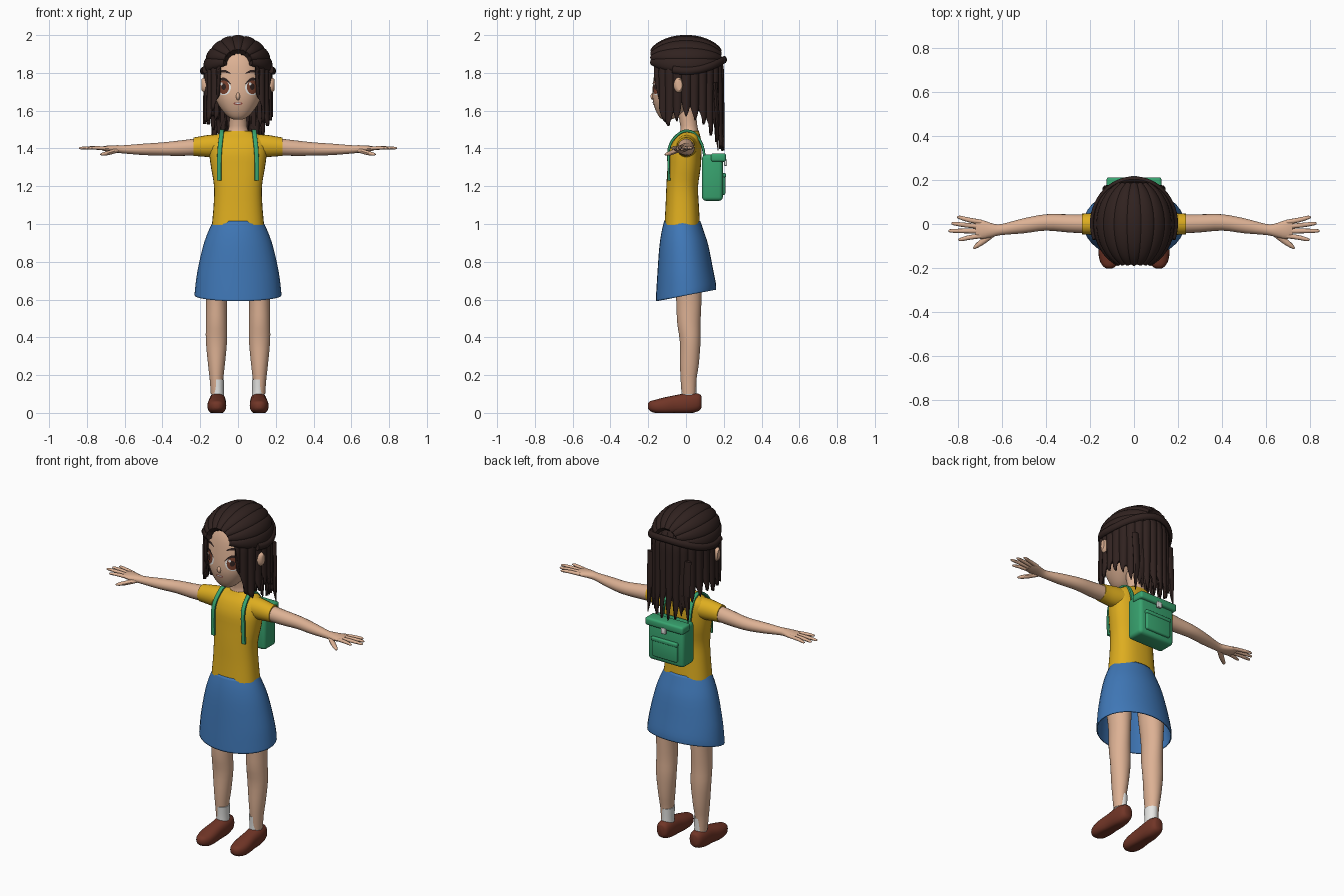
import bpy, bmesh, math, random
from mathutils import Vector
from mathutils.bvhtree import BVHTree

if "Cube" in bpy.data.objects:
    bpy.data.objects.remove(bpy.data.objects["Cube"])

random.seed(4)
X, Y, Z = Vector((1, 0, 0)), Vector((0, 1, 0)), Vector((0, 0, 1))


def material(name, rgb):
    m = bpy.data.materials.new(name)
    m.diffuse_color = (*rgb, 1)
    m.use_nodes = True
    m.node_tree.nodes["Principled BSDF"].inputs["Base Color"].default_value = m.diffuse_color
    return m


SKIN = material("skin", (.72, .44, .295))
HAIR = material("dark_hair", (.03, .016, .014))
YELLOW = material("yellow_cloth", (.73, .42, .014))
BLUE = material("blue_cloth", (.05, .185, .47))
GREEN = material("green_canvas", (.04, .37, .16))
LEATHER = material("brown_leather", (.165, .036, .02))
WHITE = material("white", (.8, .8, .78))
IRIS = material("iris_brown", (.19, .053, .027))
LIP = material("lip", (.33, .08, .06))


def finish(name, bm, mat, angle=40):
    bmesh.ops.recalc_face_normals(bm, faces=bm.faces)
    me = bpy.data.meshes.new(name)
    bm.to_mesh(me)
    bm.free()
    me.materials.append(mat)
    ob = bpy.data.objects.new(name, me)
    bpy.context.collection.objects.link(ob)
    bpy.ops.object.select_all(action='DESELECT')
    ob.select_set(True)
    bpy.context.view_layer.objects.active = ob
    bpy.ops.object.shade_smooth_by_angle(angle=math.radians(angle))
    return ob


def smooth_path(p, n):
    """Catmull-Rom interpolation of centre and radii."""
    p = [Vector(q) for q in p]
    out = []
    for i in range(len(p) - 1):
        a, b, c, d = p[max(i - 1, 0)], p[i], p[i + 1], p[min(i + 2, len(p) - 1)]
        for k in range(n):
            t = k / n
            out.append(b + (c - a) * (t / 2) + (a * 2 - b * 5 + c * 4 - d) * (t * t / 2)
                       + (b * 3 - a - c * 3 + d) * (t ** 3 / 2))
    return out + [p[-1]]


def tube(name, path, mat, side=X, axis=None, seg=20, power=2, steps=3, caps=True, edit=None):
    """Sweep a superellipse along (x, y, z, half_width, half_thickness) points."""
    pts = smooth_path(path, steps)
    cen = [Vector(q[:3]) for q in pts]
    bm, rings = bmesh.new(), []
    for i, q in enumerate(pts):
        t = axis or (cen[min(i + 1, len(cen) - 1)] - cen[max(i - 1, 0)]).normalized()
        w = (side - t * side.dot(t)).normalized()
        n = t.cross(w)
        ring = []
        for k in range(seg):
            a = math.tau * k / seg
            c, s = math.cos(a), math.sin(a)
            co = cen[i] + w * math.copysign(abs(c) ** (2 / power), c) * max(q[3], .001) \
                + n * math.copysign(abs(s) ** (2 / power), s) * max(q[4], .001)
            ring.append(bm.verts.new(edit(co) if edit else co))
        rings.append(ring)
    for r0, r1 in zip(rings, rings[1:]):
        for k in range(seg):
            bm.faces.new((r0[k], r0[k - 1], r1[k - 1], r1[k]))
    if caps:
        bm.faces.new(rings[0])
        bm.faces.new(rings[-1])
    return finish(name, bm, mat)


def body(name, rings, mat, x=0, **kw):
    """Upright form from (z, centre_y, half_x, half_y) rings."""
    return tube(name, [(x, cy, z, rx, ry) for z, cy, rx, ry in rings], mat, axis=Z, seg=32, **kw)


def box(name, centre, size, mat, bevel=.012):
    bm = bmesh.new()
    bmesh.ops.create_cube(bm, size=1)
    for v in bm.verts:
        v.co = Vector(centre) + Vector(a * b for a, b in zip(v.co, size))
    bmesh.ops.bevel(bm, geom=bm.edges[:], offset=bevel, segments=3, profile=.5, affect='EDGES')
    return finish(name, bm, mat)


# head, nose, neck
head = body("head", [(1.552, -.1, .02, .02), (1.565, -.095, .048, .045), (1.6, -.08, .083, .08),
                     (1.65, -.055, .115, .12), (1.7, -.04, .13, .138), (1.78, -.03, .138, .14),
                     (1.86, -.02, .13, .135), (1.92, -.01, .1, .11), (1.96, 0, .04, .05)], SKIN, power=2.25)
tube("nose", [(0, -.165, 1.70, .006, .006), (0, -.178, 1.675, .011, .012), (0, -.165, 1.655, .006, .006)], SKIN, seg=10)
body("neck", [(1.45, .02, .075, .055), (1.485, .018, .06, .05), (1.52, .015, .047, .045), (1.62, 0, .047, .05)], SKIN)

# face details laid over the head surface
hb = BVHTree.FromPolygons([v.co for v in head.data.vertices], [p.vertices for p in head.data.polygons])


def decal(name, shape, mat, lift, nu=20, nv=5):
    bm, g = bmesh.new(), []
    for i in range(nu + 1):
        row = []
        for j in range(nv + 1):
            x, z = shape(i / nu, j / nv)
            hit = hb.ray_cast(Vector((x, -1, z)), Y)[0]
            row.append(bm.verts.new((x, (hit.y if hit else -.1) - lift, z)))
        g.append(row)
    for i in range(nu):
        for j in range(nv):
            bm.faces.new((g[i][j], g[i + 1][j], g[i + 1][j + 1], g[i][j + 1]))
    bmesh.ops.remove_doubles(bm, verts=bm.verts, dist=1e-5)
    for f in bm.faces:
        f.normal_update()
    return finish(name, bm, mat)


def oval(cx, cz, rx, rz):
    return lambda u, v: (cx + rx * v * math.cos(math.tau * u), cz + rz * v * math.sin(math.tau * u))


def arc(s, x0, x1, z, rise, thick):
    return lambda u, v: (s * (x0 + (x1 - x0) * u),
                         z + rise * math.sin(math.pi * u) + thick * (v - .5) * math.sin(math.pi * (.1 + .8 * u)))


for s, tag in ((-1, "right"), (1, "left")):
    decal(tag + "_eye_white", oval(s * .078, 1.722, .041, .04), WHITE, .002)
    decal(tag + "_iris", oval(s * .076, 1.725, .029, .037), IRIS, .004)
    decal(tag + "_pupil", oval(s * .076, 1.727, .012, .017), HAIR, .006)
    decal(tag + "_eye_glint", oval(s * .076 - .012, 1.742, .007, .008), WHITE, .008)
    decal(tag + "_lashes", arc(s, .036, .122, 1.738, .03, .015), HAIR, .007)
    decal(tag + "_eyebrow", arc(s, .04, .112, 1.797, .012, .014), HAIR, .004)
decal("mouth", oval(0, 1.638, .024, .008), LIP, .003)
decal("teeth", oval(0, 1.64, .016, .004), WHITE, .005)

# hair: grooved shell with an open face and pointed hanging tips
RX, RY, RZ, ZC, LOCKS = .18, .2, .185, 1.8, 26
EDGE = [(0, 1.915), (20, 1.895), (34, 1.82), (41, 1.66), (55, 1.51), (80, 1.53), (112, 1.5),
        (135, 1.45), (150, 1.39), (181, 1.38)]
drop = [random.uniform(0, .05) for _ in range(LOCKS)]


def edge_height(d):
    for (a, za), (b, zb) in zip(EDGE, EDGE[1:]):
        if a <= d <= b:
            return za + (zb - za) * (d - a) / (b - a)


bm, cols = bmesh.new(), []
NA, NR = LOCKS * 8, 26
for i in range(NA):
    a = math.tau * i / NA
    d = math.degrees(min(a, math.tau - a))
    u = abs((i % 8) / 4 - 1)
    jag = max(0, min(1, (d - 45) / 30)) * .07 + max(0, (d - 120) / 60) * .09
    low = edge_height(d) + jag * u ** 1.3 + (drop[i // 8] if d > 48 else 0)
    quarter = .3
    total = quarter * math.acos((low - ZC) / RZ) / (math.pi / 2) if low > ZC else quarter + ZC - low
    col = []
    for j in range(1, NR + 1):
        l = total * j / NR
        ph = min(l / quarter, 1) * math.pi / 2
        z = ZC + RZ * math.cos(ph) if l < quarter else ZC - (l - quarter)
        r = math.sin(ph) ** .85 * (1 + .03 * j / NR - .08 * u ** 2 * j / NR)
        col.append(bm.verts.new((RX * r * math.sin(a), -RY * r * math.cos(a), z)))
    cols.append(col)
top = bm.verts.new((0, 0, ZC + RZ))
for i in range(NA):
    c0, c1 = cols[i - 1], cols[i]
    bm.faces.new((top, c0[0], c1[0]))
    for j in range(NR - 1):
        bm.faces.new((c0[j], c0[j + 1], c1[j + 1], c1[j]))
shell = finish("hair_shell", bm, HAIR)
mod = shell.modifiers.new("thickness", 'SOLIDIFY')
mod.thickness, mod.offset = .018, -1

# swept-back locks over the crown, gathered front and back
for k in range(9):
    b = math.radians(-80 + 20 * k)
    path = []
    for m in range(9):
        th = math.radians(24 + 16.5 * m)
        f = math.sin(th)
        path.append((.168 * f * math.sin(b), -.192 * math.cos(th), 1.815 + .168 * f * math.cos(b) + .05 * (1 - f),
                     .036 * f + .004, .018))
    tube("crown_lock", path, HAIR, side=Vector((math.cos(b), 0, -math.sin(b))), seg=12)

# tied-back band around the rear, and loose inner strands
tube("hair_band", [(.187 * math.sin(a), -.203 * math.cos(a), 1.84 + .03 * math.cos(2 * a), .02, .014)
                   for a in [math.radians(70 + 20 * k) for k in range(12)]], HAIR, side=Z, seg=10)
for k in range(7):
    x = -.12 + .04 * k
    tube("back_strand", [(x, .155, 1.75, .024, .012), (x, .165, 1.58, .022, .012),
                         (x * 1.05, .165, 1.47, .014, .009), (x * 1.1, .17, 1.39 + .03 * (k % 2), .002, .002)], HAIR, seg=8)

# shirt and slanted open skirt
body("shirt", [(.995, -.02, .138, .094), (1.1, -.02, .129, .088), (1.2, -.02, .127, .084), (1.3, -.01, .143, .088),
               (1.38, -.005, .153, .087), (1.44, .005, .15, .075), (1.475, .015, .11, .058), (1.492, .018, .066, .05)],
     YELLOW, power=2.4)


def slant(co):
    return co + Z * (.19 * co.y * min(1, (1.02 - co.z) / .4))


skirt = body("skirt", [(1.015, -.02, .132, .096), (.96, -.018, .158, .112), (.88, -.012, .186, .13),
                       (.75, -.005, .215, .147), (.66, 0, .227, .158), (.622, 0, .23, .16)],
             BLUE, caps=False, edit=slant)
mod = skirt.modifiers.new("thickness", 'SOLIDIFY')
mod.thickness, mod.offset = .006, -1

# paired limbs, shoes and straps
for s, tag in ((-1, "right_"), (1, "left_")):
    def side_tube(name, path, mat, **kw):
        return tube(tag + name, [(s * p[0], *p[1:]) for p in path], mat, **kw)

    side_tube("ear", [(.13, -.035, 1.735, .02, .035), (.175, -.04, 1.735, .024, .042), (.193, -.035, 1.737, .014, .03)],
              SKIN, side=Y, axis=X, seg=14)
    side_tube("sleeve", [(.09, .005, 1.415, .06, .06), (.15, .002, 1.413, .054, .059),
                         (.2, 0, 1.411, .049, .053), (.236, 0, 1.409, .047, .049)], YELLOW, side=Y, axis=X)
    side_tube("arm", [(.15, 0, 1.41, .045, .045), (.23, .001, 1.407, .043, .044), (.3, .003, 1.402, .041, .041),
                      (.4, .007, 1.397, .037, .035), (.5, -.008, 1.395, .034, .03), (.6, -.025, 1.395, .025, .022),
                      (.64, -.028, 1.397, .03, .02), (.69, -.025, 1.399, .043, .016), (.72, -.022, 1.4, .038, .01)],
              SKIN, side=Y, axis=X)
    for name, y0, tx, ty in (("little_finger", .008, .803, .03), ("ring_finger", -.012, .828, .002),
                             ("middle_finger", -.032, .842, -.031), ("index_finger", -.053, .797, -.07)):
        side_tube(name, [(.69, y0, 1.4, .011, .01), ((.7 + tx) / 2, (y0 + ty) / 2, 1.403, .0105, .0095),
                         (tx - .012, ty, 1.402, .008, .007), (tx, ty, 1.401, .003, .003)], SKIN, side=Y, seg=10)
    side_tube("thumb", [(.635, -.04, 1.392, .014, .013), (.68, -.075, 1.378, .014, .012),
                        (.715, -.1, 1.37, .01, .009), (.728, -.112, 1.368, .003, .003)], SKIN, side=Y, seg=10)
    body(tag + "leg", [(.1, .015, .03, .036), (.18, .014, .036, .042), (.26, .018, .045, .05), (.38, .022, .056, .055),
                       (.48, .015, .056, .062), (.6, .015, .056, .067), (.72, .01, .065, .075), (.85, 0, .07, .08)],
         SKIN, x=s * .114)
    body(tag + "sock", [(.07, .015, .034, .04), (.12, .015, .033, .04), (.178, .014, .035, .043)], WHITE, x=s * .108)
    side_tube("shoe", [(.108, .082, .058, .02, .03), (.108, .068, .056, .036, .045), (.109, .02, .052, .045, .055),
                       (.11, -.05, .045, .046, .05), (.112, -.11, .038, .05, .045), (.112, -.16, .034, .045, .036),
                       (.112, -.19, .036, .03, .026), (.112, -.202, .036, .012, .012)],
              LEATHER, axis=-Y, power=2.4, edit=lambda c: Vector((c.x, c.y, max(c.z, 0))))
    side_tube("strap", [(.1, -.09, 1.23, .012, .007), (.1, -.092, 1.32, .012, .007), (.096, -.09, 1.4, .012, .007),
                        (.09, -.062, 1.455, .012, .007), (.086, -.01, 1.492, .012, .007), (.085, .045, 1.48, .012, .007),
                        (.088, .085, 1.42, .012, .007), (.09, .1, 1.34, .012, .007)], GREEN, seg=12, power=4)

# backpack
box("backpack_body", (0, .14, 1.245), (.235, .11, .245), GREEN, .02)
box("backpack_lid", (0, .172, 1.352), (.25, .08, .045), GREEN)
box("backpack_pocket", (0, .197, 1.21), (.165, .022, .115), GREEN, .009)
box("pocket_flap", (0, .201, 1.258), (.172, .022, .022), GREEN, .006)
box("clasp", (0, .21, 1.325), (.03, .016, .034), WHITE, .004)
